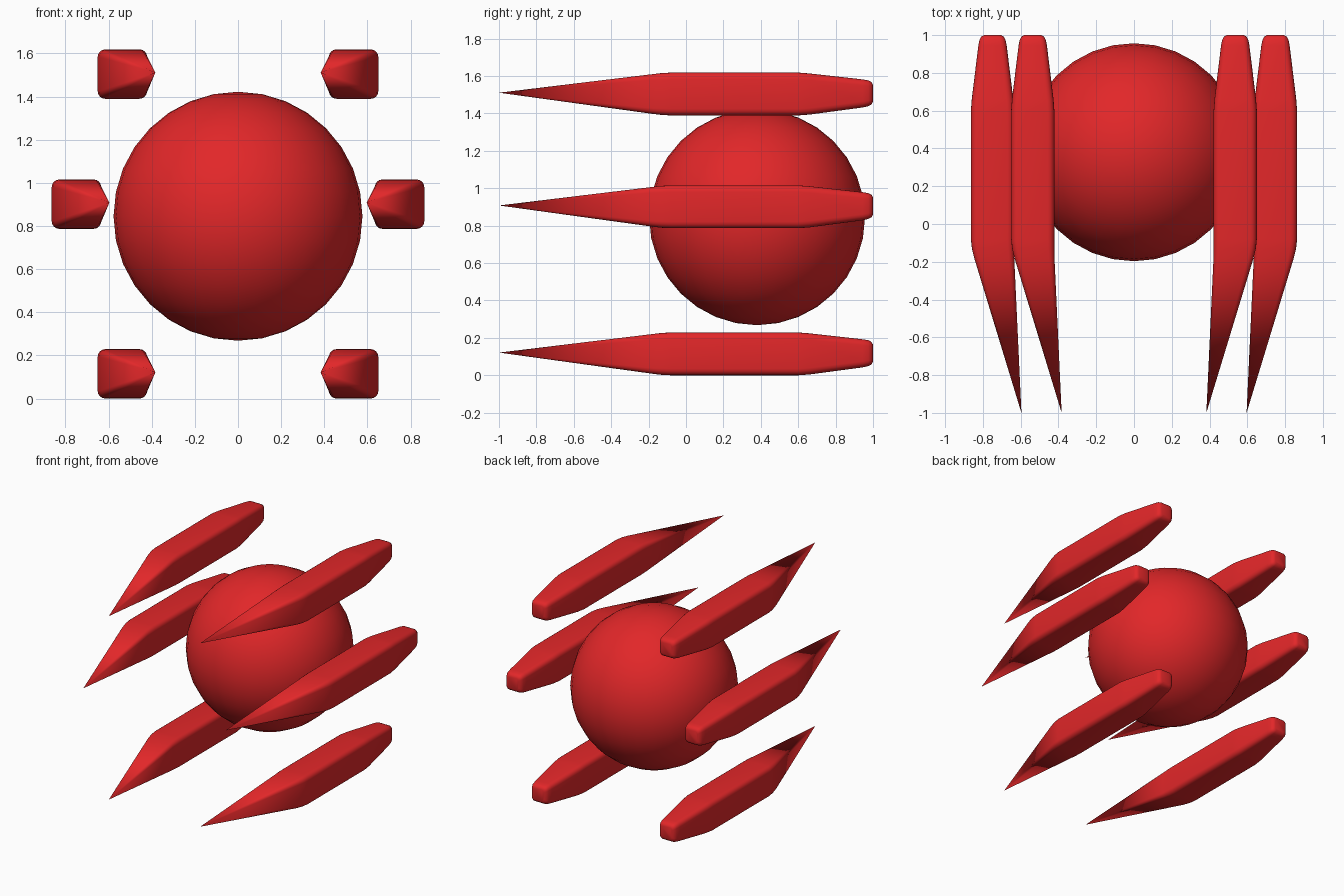
import bpy, bmesh, math

if "Cube" in bpy.data.objects:
    bpy.data.objects.remove(bpy.data.objects["Cube"])

red = bpy.data.materials.new("bright red")
red.diffuse_color = (0.76, 0.02, 0.022, 1)
red.use_nodes = True
red.node_tree.nodes["Principled BSDF"].inputs["Base Color"].default_value = red.diffuse_color


def finish(obj, angle):
    obj.data.materials.append(red)
    bpy.ops.object.select_all(action='DESELECT')
    obj.select_set(True)
    bpy.context.view_layer.objects.active = obj
    bpy.ops.object.shade_smooth_by_angle(angle=math.radians(angle))


def rounded_square(cx, cz, y, half, radius, segs=4):
    pts = []
    for i, (sx, sz) in enumerate([(1, 1), (-1, 1), (-1, -1), (1, -1)]):
        for k in range(segs + 1):
            a = math.radians(90 * (i + k / segs))
            pts.append((cx + sx * (half - radius) + radius * math.cos(a), y,
                        cz + sz * (half - radius) + radius * math.sin(a)))
    return pts


# Pod sections: y, half width, corner radius, sideways shift, rise
SECTIONS = [
    (1.0, 0.045, 0.020, 0, 0.004),
    (0.992, 0.060, 0.025, 0, 0.004),
    (0.975, 0.069, 0.030, 0, 0.004),
    (0.945, 0.075, 0.032, 0, 0.003),
    (0.66, 0.110, 0.035, 0, 0),
    (0.60, 0.1145, 0.035, 0, 0),
    (-0.08, 0.1145, 0.035, 0, 0),
    (-0.13, 0.112, 0.034, -0.003, 0),
    (-0.18, 0.106, 0.030, -0.009, 0),
]


def pod(name, side, cx, cz):
    bm = bmesh.new()
    rings = []
    for y, half, rad, shift, rise in SECTIONS:
        rings.append([bm.verts.new((side * x, yy, z)) for x, yy, z in
                      rounded_square(cx + shift, cz + rise, y, half, rad)])
    n = len(rings[0])
    for a, b in zip(rings, rings[1:]):
        for i in range(n):
            bm.faces.new((a[i], a[(i + 1) % n], b[(i + 1) % n], b[i]))
    bm.faces.new(rings[0])
    # Needle tip leaning toward the middle
    tip = bm.verts.new((side * (cx - 0.153), -1.0, cz + 0.007))
    for i in range(n):
        bm.faces.new((rings[-1][i], rings[-1][(i + 1) % n], tip))
    bmesh.ops.recalc_face_normals(bm, faces=bm.faces)
    mesh = bpy.data.meshes.new(name)
    bm.to_mesh(mesh)
    bm.free()
    obj = bpy.data.objects.new(name, mesh)
    bpy.context.collection.objects.link(obj)
    finish(obj, 40)


# Central ball
bpy.ops.mesh.primitive_uv_sphere_add(segments=32, ring_count=16, radius=0.577,
                                     location=(0, 0.38, 0.845))
ball = bpy.context.object
ball.name = "central_ball"
finish(ball, 40)

# Three pods on each side
for side, label in ((1, "right"), (-1, "left")):
    pod(f"lower_pod_{label}", side, 0.536, 0.1145)
    pod(f"middle_pod_{label}", side, 0.749, 0.901)
    pod(f"upper_pod_{label}", side, 0.536, 1.504)
